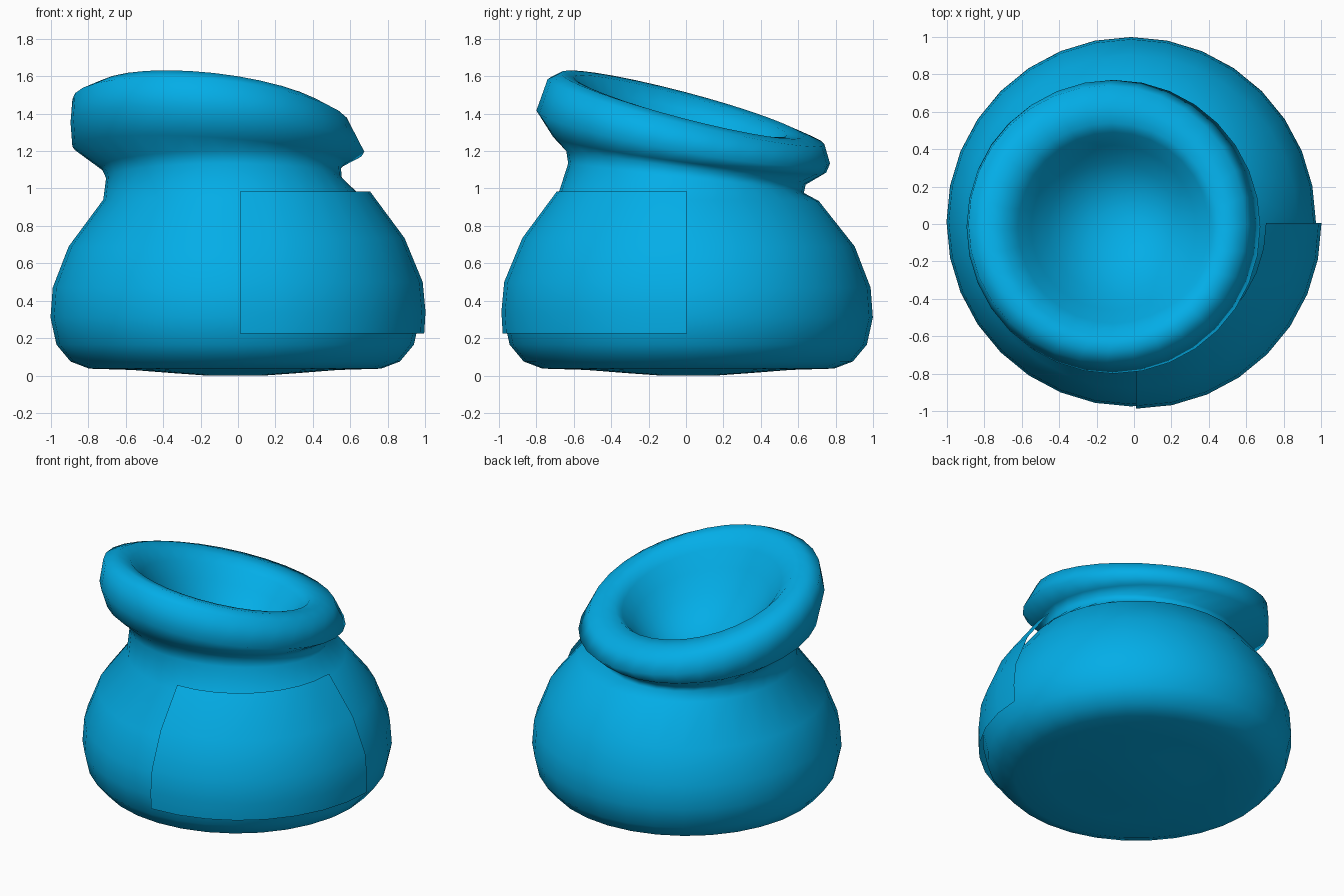
import bpy, bmesh
from math import sin, cos, pi

cube = bpy.data.objects.get("Cube")
if cube:
    bpy.data.objects.remove(cube, do_unlink=True)

blue = bpy.data.materials.new("sky_blue")
blue.use_nodes = True
blue.diffuse_color = (0.001, 0.42, 0.80, 1)
blue.node_tree.nodes["Principled BSDF"].inputs["Base Color"].default_value = blue.diffuse_color


def loft(name, rings, steps, start=0.0, sweep=2 * pi):
    """Join tilted rings (radius, centre x, centre y, height, slope x, slope y)."""
    closed = sweep > 6
    count = steps if closed else steps + 1
    bm = bmesh.new()
    loops = []
    for r, cx, cy, h, sx, sy in rings:
        loop = []
        for i in range(count):
            a = start + sweep * i / steps
            dx, dy = r * cos(a), r * sin(a)
            loop.append(bm.verts.new((cx + dx, cy + dy, h + sx * dx + sy * dy)))
        loops.append(loop)
    for low, high in zip(loops, loops[1:]):
        for i in range(steps):
            j = (i + 1) % count
            bm.faces.new((low[i], low[j], high[j], high[i]))
    if closed:
        # Close both ends
        bm.faces.new(loops[0][::-1])
        bm.faces.new(loops[-1])
    mesh = bpy.data.meshes.new(name)
    bm.to_mesh(mesh)
    bm.free()
    mesh.materials.append(blue)
    mesh.shade_smooth()
    obj = bpy.data.objects.new(name, mesh)
    bpy.context.collection.objects.link(obj)


# Round belly, pinched neck, tilted rim and hollow bowl
level = (0, 0)
belly = [(r, -0.015, 0.012, h, *level) for r, h in (
    (0.15, 0.0), (0.32, 0.012), (0.55, 0.03), (0.78, 0.037), (0.88, 0.075),
    (0.955, 0.165), (0.987, 0.31), (0.975, 0.47), (0.89, 0.69))]
neck = [
    (0.70, -0.02, 0.01, 0.94, 0, -0.01),
    (0.63, -0.075, 0, 1.055, 0, -0.125),
    (0.64, -0.09, 0, 1.11, 0, -0.14)]
rim = [
    (0.73, -0.155, 0.02, 1.18, -0.06, -0.13),
    (0.785, -0.11, -0.015, 1.275, -0.10, -0.18),
    (0.74, -0.145, 0, 1.41, -0.09, -0.235),
    (0.65, -0.13, -0.02, 1.448, -0.11, -0.26),
    (0.57, -0.12, -0.03, 1.44, -0.11, -0.27)]
bowl = [(r, -0.11, -0.02, h, -0.10, -0.25) for r, h in (
    (0.51, 1.375), (0.44, 1.28), (0.35, 1.17), (0.24, 1.08), (0.1, 1.02))]
loft("pot", belly + neck + rim + bowl, 32)

# Curved panel standing just off the front corner of the belly
panel = [(r, 0.01, 0.005, h, *level) for r, h in (
    (0.985, 0.225), (0.992, 0.34), (0.977, 0.5), (0.88, 0.735), (0.695, 0.985))]
loft("front_panel", panel, 8, -pi / 2, pi / 2)
